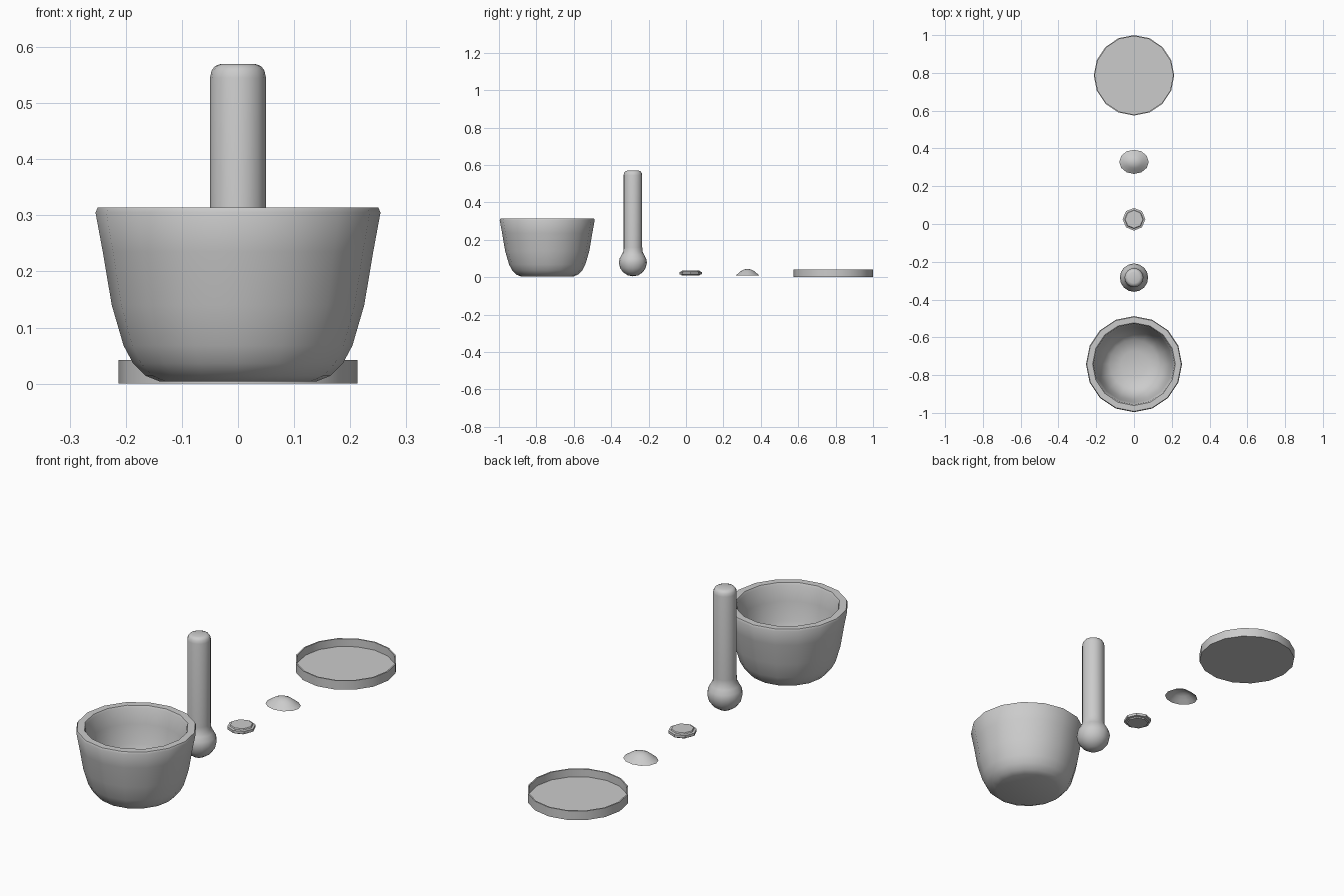
import bpy
import bmesh
from math import radians
from mathutils import Matrix, Vector

cube = bpy.data.objects.get("Cube")
if cube:
    bpy.data.objects.remove(cube, do_unlink=True)

stone = bpy.data.materials.new("stone grey")
stone.use_nodes = True
GREY = (0.6, 0.6, 0.6, 1)
stone.diffuse_color = GREY
stone.node_tree.nodes["Principled BSDF"].inputs["Base Color"].default_value = GREY


def lathe(name, profile, y, sides=16, angle=40, stretch=1):
    """Spin a (radius, height) profile around z and place it at y."""
    bm = bmesh.new()
    verts = [bm.verts.new((r, 0, z)) for r, z in profile]
    edges = [bm.edges.new(pair) for pair in zip(verts, verts[1:])]
    bmesh.ops.spin(bm, geom=verts + edges, cent=(0, 0, 0), axis=(0, 0, 1),
                   angle=radians(360), steps=sides, use_merge=True)
    bmesh.ops.remove_doubles(bm, verts=bm.verts, dist=0.0005)
    bmesh.ops.transform(bm, verts=bm.verts,
                        matrix=Matrix.Diagonal(Vector((stretch, 1, 1, 1))))
    bmesh.ops.recalc_face_normals(bm, faces=bm.faces)
    mesh = bpy.data.meshes.new(name)
    bm.to_mesh(mesh)
    bm.free()
    mesh.materials.append(stone)
    obj = bpy.data.objects.new(name, mesh)
    obj.location.y = y
    bpy.context.collection.objects.link(obj)
    bpy.ops.object.select_all(action='DESELECT')
    obj.select_set(True)
    bpy.context.view_layer.objects.active = obj
    bpy.ops.object.shade_smooth_by_angle(angle=radians(angle))
    return obj


# Mortar: outside wall, rounded rim, then the hollow
lathe("mortar_bowl", [
    (0, 0.004), (0.14, 0.004), (0.165, 0.014), (0.187, 0.036), (0.204, 0.068),
    (0.225, 0.14), (0.241, 0.235), (0.254, 0.305), (0.25, 0.314),
    (0.219, 0.314), (0.214, 0.305), (0.203, 0.235), (0.188, 0.15),
    (0.165, 0.09), (0.13, 0.055), (0.07, 0.038), (0, 0.035)], -0.742)

# Pestle: round head, straight handle with a rounded end
lathe("pestle", [
    (0, 0.005), (0.028, 0.01), (0.052, 0.026), (0.068, 0.048), (0.075, 0.078),
    (0.071, 0.1), (0.06, 0.12), (0.051, 0.138), (0.05, 0.16), (0.05, 0.545),
    (0.047, 0.558), (0.041, 0.566), (0.03, 0.57), (0, 0.57)], -0.284)

# Tablet: octagonal disc with a raised face on each side
lathe("tablet", [
    (0, 0.009), (0.047, 0.009), (0.05, 0.014), (0.06, 0.016), (0.06, 0.028),
    (0.05, 0.03), (0.047, 0.035), (0, 0.035)], 0.025, sides=8, angle=30)

# Powder heap: open-bottomed oval mound
lathe("powder_heap", [
    (0, 0.044), (0.018, 0.042), (0.034, 0.034), (0.048, 0.022), (0.064, 0.009)],
    0.329, sides=12, angle=60, stretch=1.22)

# Shallow dish with a thin wall
lathe("dish", [
    (0, 0), (0.213, 0), (0.213, 0.042), (0.207, 0.042), (0.207, 0.006),
    (0, 0.006)], 0.787)
